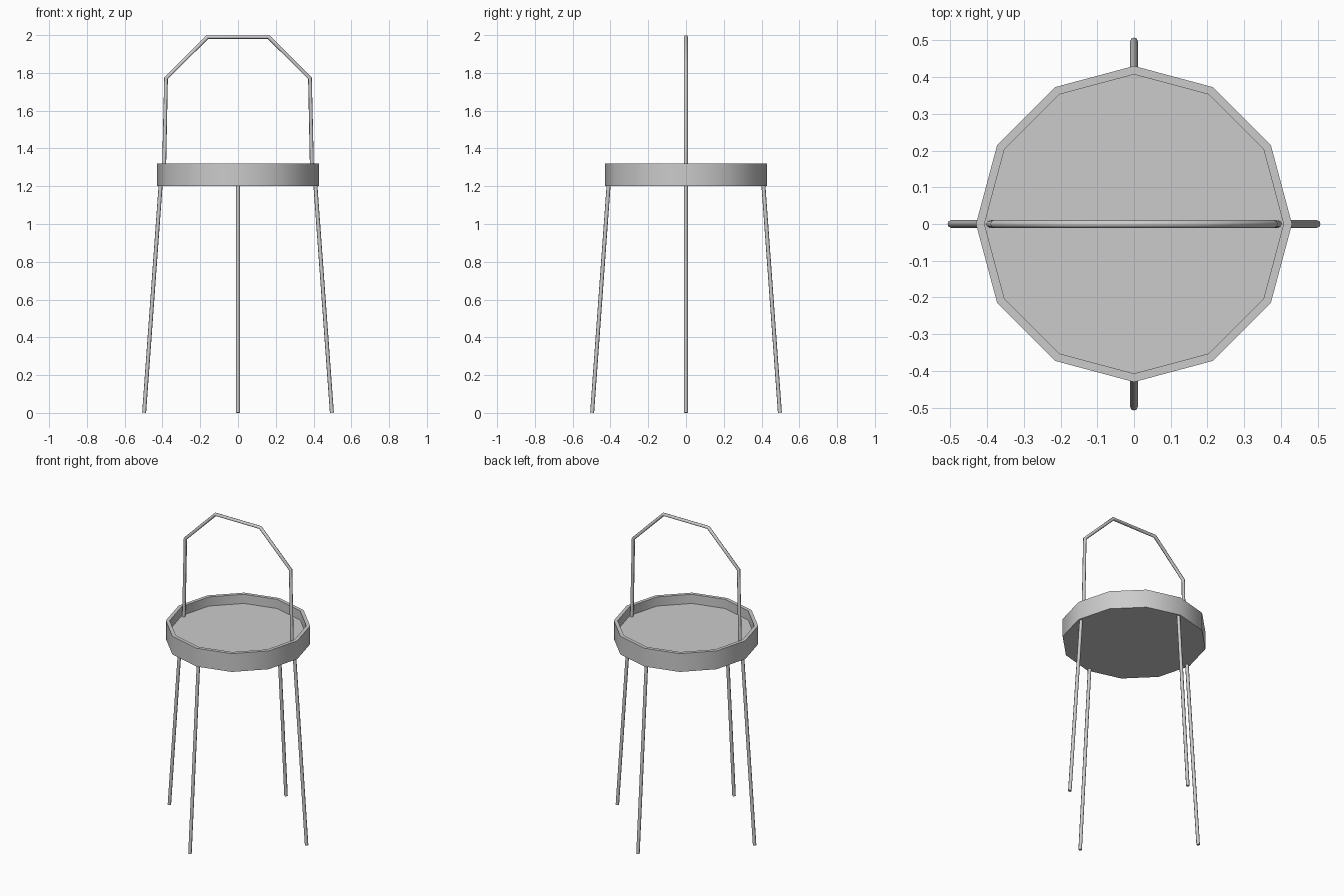
import bpy, bmesh, math

if "Cube" in bpy.data.objects:
    bpy.data.objects.remove(bpy.data.objects["Cube"])

SIDES = 12
RIM_R, INNER_R = 0.43, 0.407
BASE_Z, FLOOR_Z, RIM_Z = 1.20, 1.26, 1.32


def rod(name, points, radius):
    """Eight-sided capped rod following a polyline, converted to a mesh."""
    curve = bpy.data.curves.new(name, 'CURVE')
    curve.dimensions = '3D'
    curve.bevel_depth = radius
    curve.bevel_resolution = 2
    curve.use_fill_caps = True
    spline = curve.splines.new('POLY')
    spline.points.add(len(points) - 1)
    for p, co in zip(spline.points, points):
        p.co = (*co, 1)
    obj = bpy.data.objects.new(name, curve)
    bpy.context.collection.objects.link(obj)
    bpy.ops.object.select_all(action='DESELECT')
    obj.select_set(True)
    bpy.context.view_layer.objects.active = obj
    bpy.ops.object.convert(target='MESH')
    return bpy.context.object


# Round tray: solid disc with the top inset and sunk to form the rim
bm = bmesh.new()


def ring(radius, z):
    return [bm.verts.new((radius * math.cos(a), radius * math.sin(a), z))
            for a in (2 * math.pi * i / SIDES for i in range(SIDES))]


rings = [ring(RIM_R, BASE_Z), ring(RIM_R, RIM_Z),
         ring(INNER_R, RIM_Z), ring(INNER_R, FLOOR_Z)]
for low, high in zip(rings, rings[1:]):
    for i in range(SIDES):
        j = (i + 1) % SIDES
        bm.faces.new((low[i], low[j], high[j], high[i]))
bm.faces.new(rings[0][::-1])
bm.faces.new(rings[-1])
bmesh.ops.recalc_face_normals(bm, faces=bm.faces)
mesh = bpy.data.meshes.new("tray")
bm.to_mesh(mesh)
bm.free()
tray = bpy.data.objects.new("tray", mesh)
bpy.context.collection.objects.link(tray)
bpy.context.view_layer.objects.active = tray
tray.select_set(True)
bpy.ops.object.shade_smooth_by_angle(angle=math.radians(40))

# Four splayed legs
for i, side in enumerate(("right", "back", "left", "front")):
    c, s = ((1, 0), (0, 1), (-1, 0), (0, -1))[i]
    rod(side + "_leg", [(0.497 * c, 0.497 * s, 0.001),
                        (0.41 * c, 0.41 * s, BASE_Z + 0.002)], 0.0105)

# Carrying handle, mirrored left to right
half = [(0.392, 0, FLOOR_Z), (0.381, 0, 1.772), (0.162, 0, 1.9895)]
rod("handle", [(-x, y, z) for x, y, z in half] + half[::-1], 0.0105)
